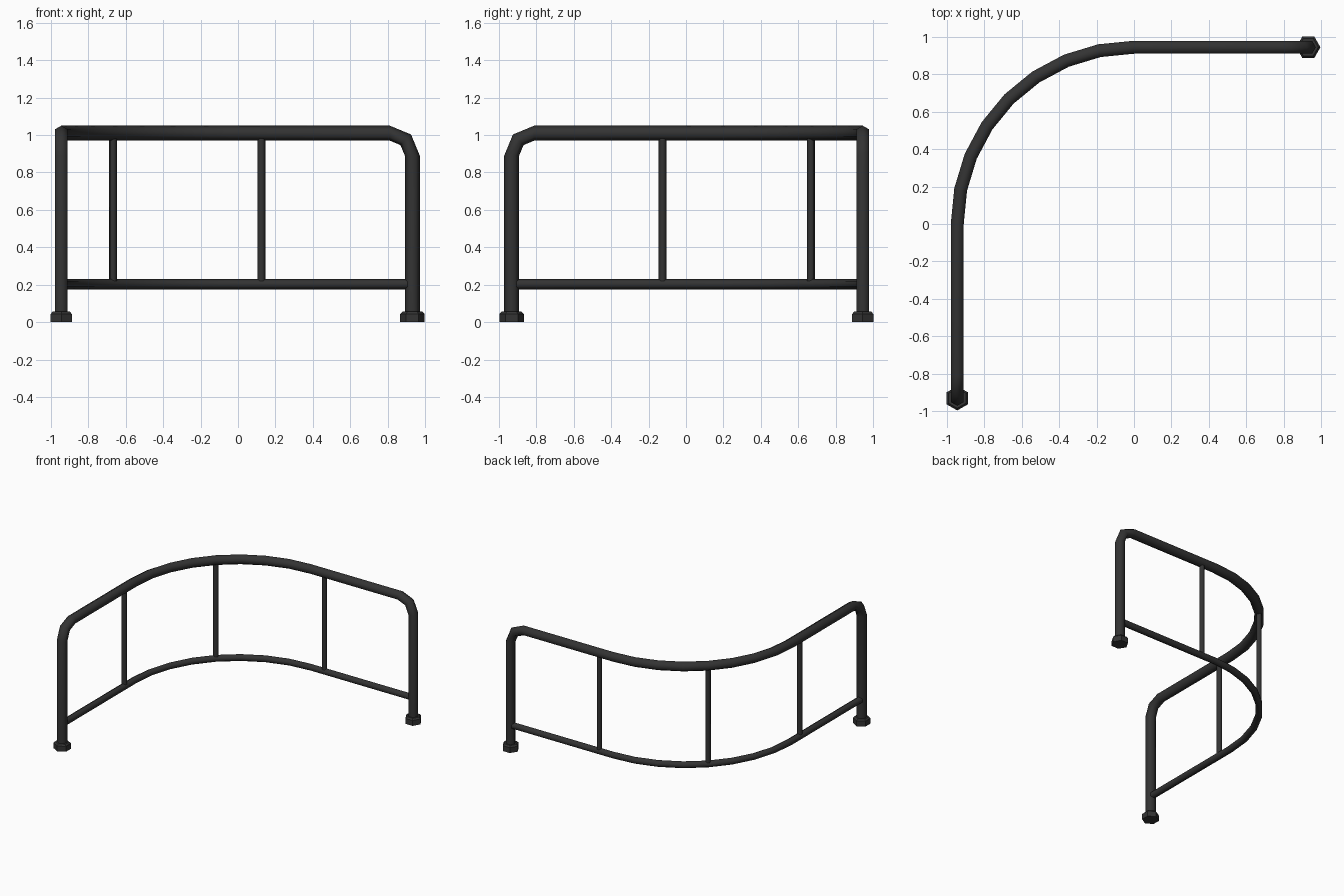
import bpy, bmesh, math
from mathutils import Vector

if "Cube" in bpy.data.objects:
    bpy.data.objects.remove(bpy.data.objects["Cube"])

R = 0.945        # corner radius of the railing plan
END = 0.932      # leg distance from centre
TOP, LOW = 1.01, 0.203
BEND = 0.12      # radius of the upper leg bends

mat = bpy.data.materials.new("dark grey metal")
mat.diffuse_color = (0.033, 0.033, 0.033, 1)
mat.use_nodes = True
mat.node_tree.nodes["Principled BSDF"].inputs["Base Color"].default_value = mat.diffuse_color


def finish(bm, name, angle):
    bmesh.ops.recalc_face_normals(bm, faces=bm.faces)
    me = bpy.data.meshes.new(name)
    bm.to_mesh(me)
    bm.free()
    ob = bpy.data.objects.new(name, me)
    bpy.context.collection.objects.link(ob)
    me.materials.append(mat)
    bpy.ops.object.select_all(action='DESELECT')
    ob.select_set(True)
    bpy.context.view_layer.objects.active = ob
    bpy.ops.object.shade_smooth_by_angle(angle=math.radians(angle))
    return ob


def sweep(name, stations, radius, angle=65):
    """Six-sided tube; each station is (centre, tangent, sideways)."""
    bm = bmesh.new()
    rings = []
    for p, t, s in stations:
        n = s.cross(t)
        rings.append([bm.verts.new(p + radius * (math.cos(k * math.pi / 3) * n
                                                 + math.sin(k * math.pi / 3) * s))
                      for k in range(6)])
    for a, b in zip(rings, rings[1:]):
        for k in range(6):
            j = (k + 1) % 6
            bm.faces.new((a[k], a[j], b[j], b[k]))
    bm.faces.new(rings[0])
    bm.faces.new(rings[-1])
    return finish(bm, name, angle)


X, Y, Z = Vector((1, 0, 0)), Vector((0, 1, 0)), Vector((0, 0, 1))


def corner(z):
    """Quarter circle from the left side round to the back."""
    out = []
    for i in range(9):
        a = i * math.pi / 16
        side = Vector((-math.cos(a), math.sin(a), 0))
        out.append((R * side + z * Z, Vector((math.sin(a), math.cos(a), 0)), side))
    return out


# main tube: leg, bend, curved top, bend, leg
first = [(Vector((-R, -END, 0.03)), Z, -X)]
last = [(Vector((END, R, 0.03)), -Z, Y)]
for i in range(3):
    a = i * math.pi / 4
    c, s = math.cos(a), math.sin(a)
    d = END - BEND + BEND * c
    z = TOP - BEND + BEND * s
    first.append((Vector((-R, -d, z)), Vector((0, s, c)), -X))
    last.append((Vector((d, R, z)), Vector((s, 0, -c)), Y))
sweep("top_rail_and_legs", first + corner(TOP) + last[::-1], 0.04)

# lower rail
sweep("lower_rail",
      [(Vector((-R, -END + 0.02, LOW)), Y, -X)] + corner(LOW)
      + [(Vector((END - 0.02, R, LOW)), X, Y)], 0.028)

# three uprights between the rails
h = R * math.sqrt(0.5)
for i, (x, y, side) in enumerate([(-R, -0.125, -X), (-h, h, Vector((-1, 1, 0)).normalized()),
                                  (0.125, R, Y)]):
    sweep(f"upright_{i + 1}", [(Vector((x, y, LOW)), Z, side),
                               (Vector((x, y, TOP - 0.01)), Z, side)], 0.021)

# hexagonal feet with a chamfered top edge
for name, x, y, t in (("left_foot", -R, -END, math.pi / 2), ("right_foot", END, R, 0)):
    bm = bmesh.new()
    rings = [[bm.verts.new((x + r * math.cos(t + k * math.pi / 3),
                            y + r * math.sin(t + k * math.pi / 3), z)) for k in range(6)]
             for r, z in ((0.065, 0), (0.065, 0.044), (0.053, 0.056))]
    for a, b in zip(rings, rings[1:]):
        for k in range(6):
            j = (k + 1) % 6
            bm.faces.new((a[k], a[j], b[j], b[k]))
    bm.faces.new(rings[0])
    bm.faces.new(rings[-1])
    finish(bm, name, 30)
